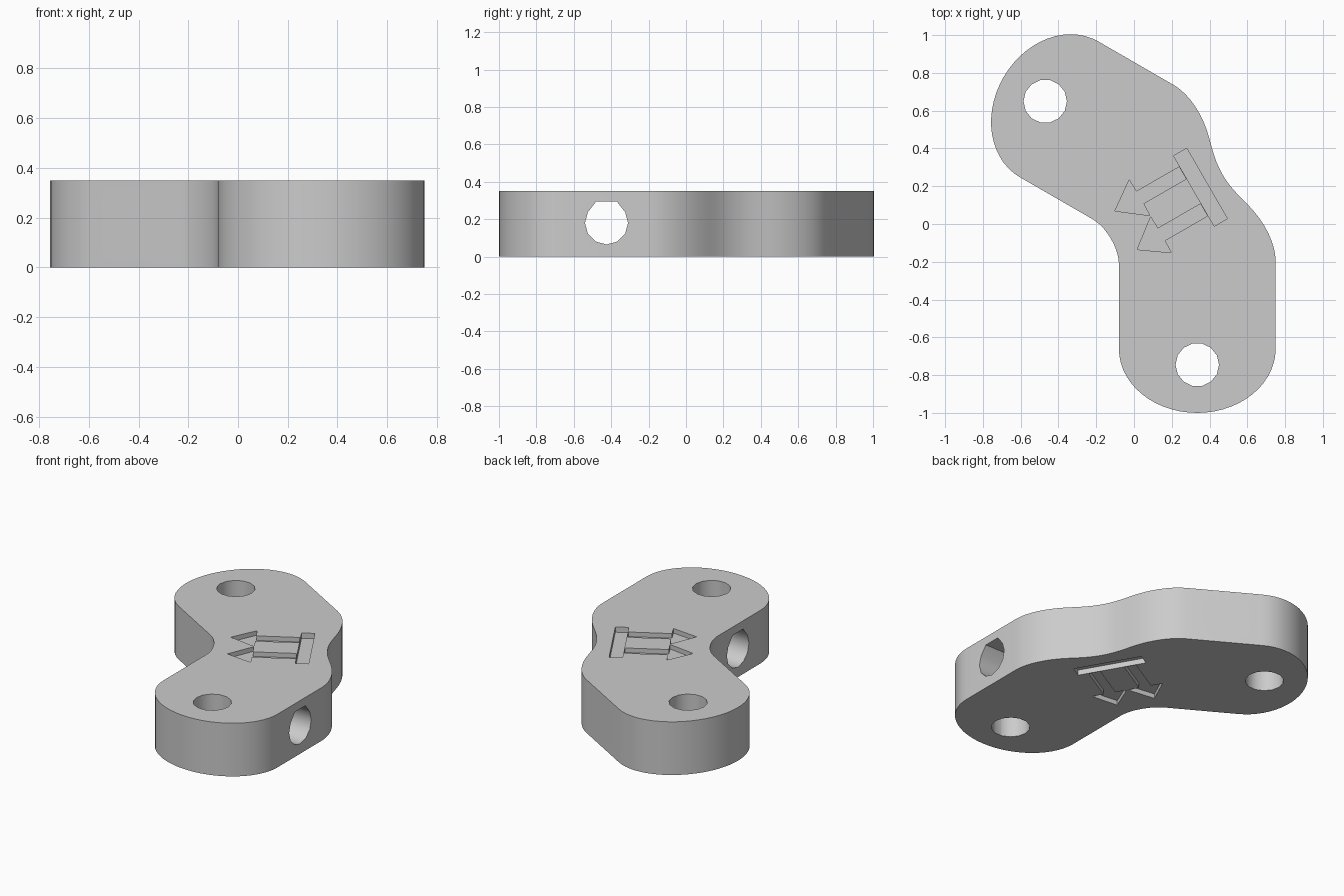
import bpy, bmesh, math
from mathutils import Vector, Matrix
from mathutils.geometry import interpolate_bezier

cube = bpy.data.objects.get("Cube")
if cube:
    bpy.data.objects.remove(cube, do_unlink=True)

HEIGHT = 0.35
ORIGIN = Vector((-0.068, -0.048))            # point on the symmetry line
U = Vector((math.cos(math.pi / 6), 0.5))     # along the symmetry line
V = Vector((0.5, -math.cos(math.pi / 6)))    # across it, towards the front arm

grey = bpy.data.materials.new("light grey")
grey.use_nodes = True
colour = (0.6, 0.6, 0.6, 1)
grey.diffuse_color = colour
grey.node_tree.nodes["Principled BSDF"].inputs["Base Color"].default_value = colour


def uv(u, v):
    return ORIGIN + U * u + V * v


def mirror(p):
    p = Vector(p)
    return p - V * 2 * (p - ORIGIN).dot(V)


def arc(cx, cy, rx, ry, start, end, steps):
    angles = [math.radians(start + (end - start) * i / steps) for i in range(steps + 1)]
    return [Vector((cx + rx * math.cos(a), cy + ry * math.sin(a))) for a in angles]


def bezier(*pts, steps=8):
    curve = interpolate_bezier(*[Vector((*p, 0)) for p in pts], steps + 1)
    return [p.to_2d() for p in curve]


def prism(name, points, low, high, matrix=Matrix()):
    bm = bmesh.new()
    base = bm.faces.new([bm.verts.new((p[0], p[1], low)) for p in points])
    top = bmesh.ops.extrude_face_region(bm, geom=[base])["geom"]
    bmesh.ops.translate(bm, vec=(0, 0, high - low),
                        verts=[g for g in top if isinstance(g, bmesh.types.BMVert)])
    bm.transform(matrix)
    bmesh.ops.recalc_face_normals(bm, faces=bm.faces)
    mesh = bpy.data.meshes.new(name)
    bm.to_mesh(mesh)
    bm.free()
    mesh.materials.append(grey)
    obj = bpy.data.objects.new(name, mesh)
    bpy.context.collection.objects.link(obj)
    return obj


# Bent link body: one arm outlined, the other mirrored
half = bezier(uv(-0.062, 0), uv(-0.062, 0.05), (-0.08, -0.17), (-0.08, -0.22))
half += arc(0.335, -0.66, 0.415, 0.34, 180, 360, 28)
half += bezier((0.75, -0.2), (0.75, -0.1), (0.69, 0.015), (0.6, 0.105))
half += bezier((0.6, 0.105), (0.54, 0.165), uv(0.62, 0.07), uv(0.62, 0))[1:]
outline = half + [mirror(p) for p in reversed(half[1:-1])]
body = prism("link_body", outline, 0, HEIGHT)

# Vertical pin holes at the arm ends
cutters = []
pin = Vector((0.335, -0.745))
for centre in (pin, mirror(pin)):
    ring = arc(centre.x, centre.y, 0.115, 0.115, 0, 360, 14)[:-1]
    cutters.append(prism("pin_hole_cutter", ring, -0.1, HEIGHT + 0.1))

# Cross bores with a flat roof, one square through each arm
bore = arc(0, 0, 0.115, 0.115, 150, 390, 8) + [Vector((0.055, 0.115)), Vector((-0.055, 0.115))]
mid = Vector((0.335, -0.425))
for centre, across in ((mid, Vector((1, 0, 0))), (mirror(mid), Vector((*U.yx, 0)))):
    up = Vector((0, 0, 1))
    frame = Matrix((up.cross(across), up, across)).transposed().to_4x4()
    frame.translation = (centre.x, centre.y, 0.18)
    cutters.append(prism("cross_bore_cutter", bore, -0.6, 0.6, frame))

# Shallow bar and twin arrow recesses on top and underside
bar = [uv(u, v) for u, v in ((0.445, -0.215), (0.525, -0.215), (0.525, 0.215), (0.445, 0.215))]
arrow = [uv(u, v) for u, v in ((0.441, 0.076), (0.18, 0.076), (0.178, 0.004), (0.03, 0.118),
                               (0.178, 0.223), (0.18, 0.15), (0.441, 0.15))]
for shape in (bar, arrow, [mirror(p) for p in arrow]):
    depth = 0.035 if shape is bar else 0.03
    cutters.append(prism("recess_cutter", shape, HEIGHT - depth, HEIGHT + 0.1))
    cutters.append(prism("recess_cutter", shape, -0.1, depth))

# Cut everything out of the body
bpy.context.view_layer.objects.active = body
body.select_set(True)
for cutter in cutters:
    cutter.hide_render = True
    cut = body.modifiers.new("cut", "BOOLEAN")
    cut.operation = "DIFFERENCE"
    cut.solver = "EXACT"
    cut.object = cutter
    bpy.ops.object.modifier_apply(modifier=cut.name)
    bpy.data.objects.remove(cutter, do_unlink=True)
bpy.ops.object.shade_smooth_by_angle(angle=math.radians(32))
